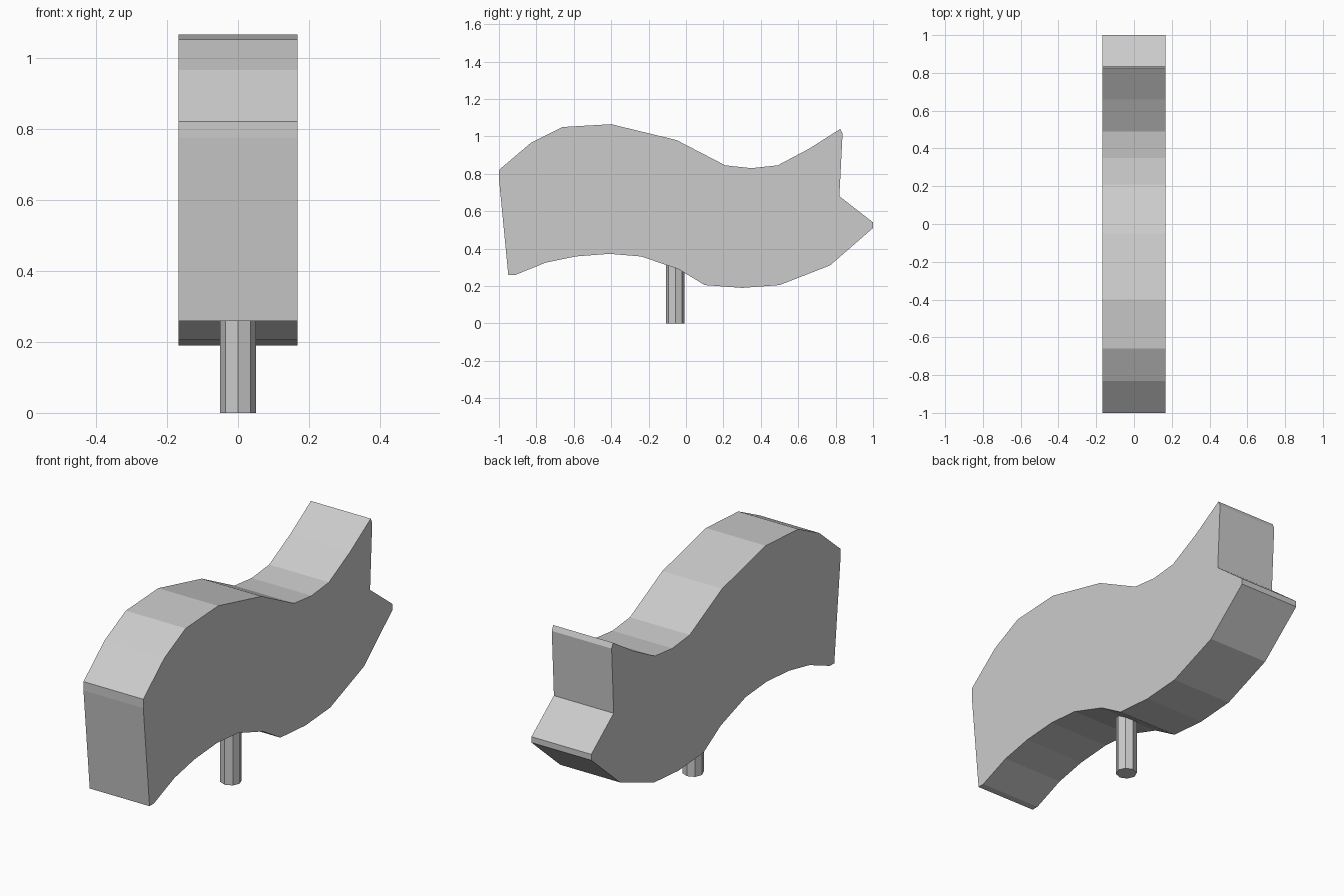
import bpy, bmesh

if "Cube" in bpy.data.objects:
    bpy.data.objects.remove(bpy.data.objects["Cube"])

HALF_WIDTH = 0.168

# Side outline (y, z): wavy top, notched tail, wavy underside, flat front end
OUTLINE = [
    (-1.0, 0.82), (-0.83, 0.965), (-0.66, 1.05), (-0.40, 1.065), (-0.05, 0.98),
    (0.21, 0.845), (0.35, 0.83), (0.49, 0.845), (0.66, 0.935), (0.825, 1.04),
    (0.837, 1.015), (0.82, 0.68), (1.0, 0.54), (1.0, 0.51), (0.77, 0.31),
    (0.50, 0.205), (0.30, 0.19), (0.10, 0.205), (-0.04, 0.29), (-0.24, 0.358),
    (-0.41, 0.372), (-0.59, 0.358), (-0.75, 0.325), (-0.915, 0.258),
    (-0.95, 0.258), (-1.0, 0.775),
]


def add_object(name, bm):
    bmesh.ops.recalc_face_normals(bm, faces=bm.faces)
    mesh = bpy.data.meshes.new(name)
    bm.to_mesh(mesh)
    bm.free()
    obj = bpy.data.objects.new(name, mesh)
    bpy.context.collection.objects.link(obj)
    return obj


# Wavy body: outline extruded across x
bm = bmesh.new()
face = bm.faces.new([bm.verts.new((-HALF_WIDTH, y, z)) for y, z in OUTLINE])
extruded = bmesh.ops.extrude_face_region(bm, geom=[face], use_keep_orig=True)
moved = [g for g in extruded["geom"] if isinstance(g, bmesh.types.BMVert)]
bmesh.ops.translate(bm, verts=moved, vec=(2 * HALF_WIDTH, 0, 0))
add_object("wavy_body", bm)

# Eight-sided post, sunk slightly into the body
POST_TOP = 0.34
bm = bmesh.new()
bmesh.ops.create_cone(bm, cap_ends=True, segments=8, radius1=0.05,
                      radius2=0.05, depth=POST_TOP)
bmesh.ops.translate(bm, verts=bm.verts, vec=(0, -0.057, POST_TOP / 2))
add_object("support_post", bm)
